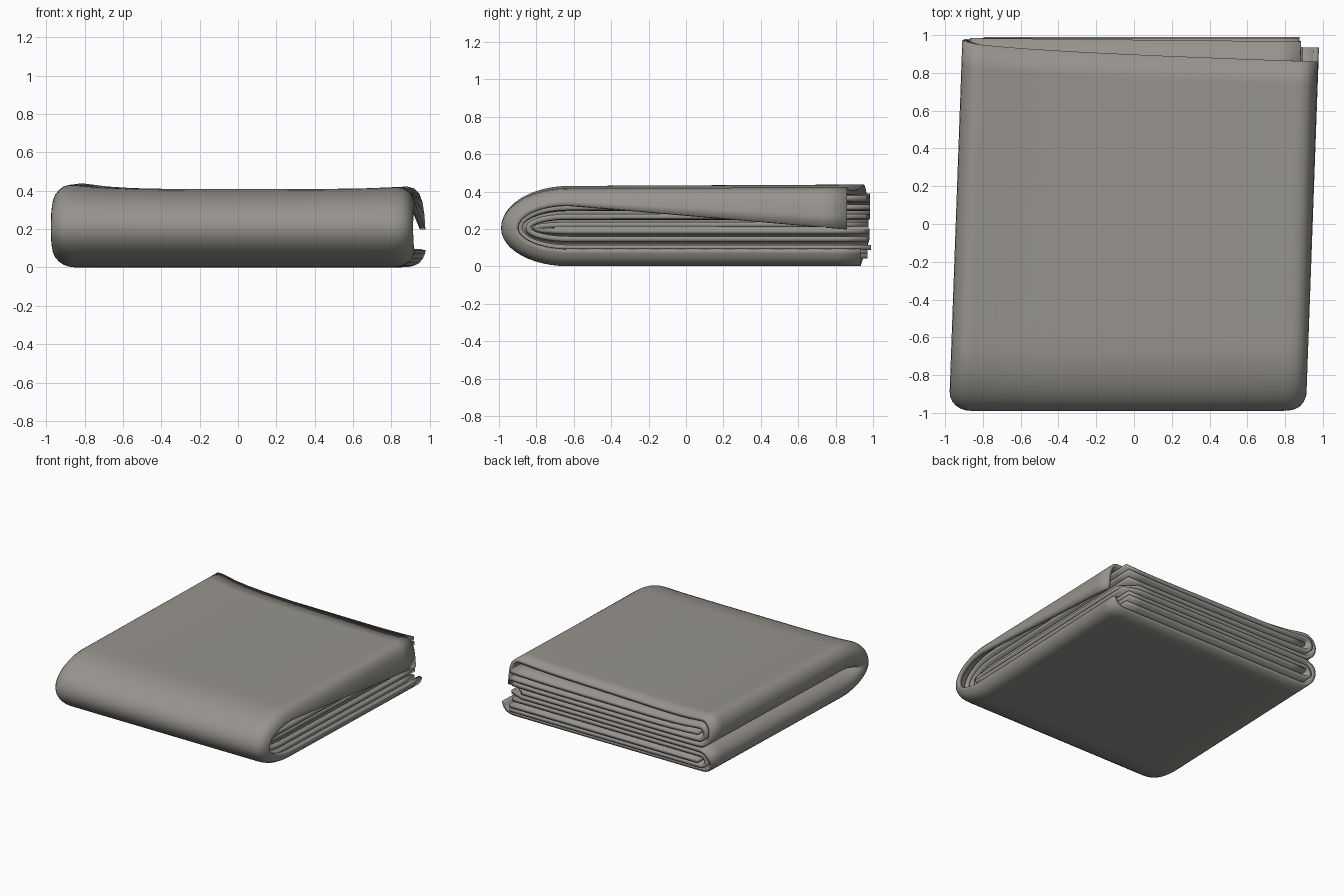
import bpy, math

if "Cube" in bpy.data.objects:
    bpy.data.objects.remove(bpy.data.objects["Cube"])

THICK = 0.028      # cloth thickness
HALF = 0.205       # half height of the folded stack

cloth = bpy.data.materials.new("warm grey cloth")
cloth.diffuse_color = (0.31, 0.295, 0.27, 1)
cloth.use_nodes = True
cloth.node_tree.nodes["Principled BSDF"].inputs["Base Color"].default_value = cloth.diffuse_color


def place(x, d, t, end_bottom, end_top):
    """Map a section point (x, inset depth d) at path position t (0..3) into space.
    0-1 bottom run, 1-2 round the front fold, 2-3 top run."""
    cy = -0.63
    b = HALF - d
    a = 0.36 - d
    if t < 1:
        y, z = end_bottom + (cy - end_bottom) * t, HALF - b
    elif t <= 2:
        ang = -math.pi / 2 + (t - 1) * math.pi
        y, z = cy - a * math.cos(ang), HALF + b * math.sin(ang)
    else:
        y, z = cy + (end_top - cy) * (t - 2), HALF + b
    # raised side edges on the upper half, slight skew of the whole stack
    lift = (0.04 if x < 0 else 0.018) * min(1, abs(x) / 0.88) ** 5
    k = max(0, z - HALF) / HALF
    z += lift * k * (0.85 + 0.15 * y)
    return (x + 0.036 * y, y, z)


def u_section(d0, d1, left, right0, right1, curl):
    """Sheet section folded at the left: lower run, fold, return run."""
    r = (d1 - d0) / 2
    rx = r * 1.15
    xs = [right0 + (left + rx - right0) * i / 14 for i in range(15)]
    pts = [(x, d0, 0) for x in xs]
    for i in range(1, 12):
        a = math.pi * i / 12
        pts.append((left + rx - rx * math.sin(a), d0 + r - r * math.cos(a), 0))
    pts += [(left + rx + (right1 - left - rx) * i / 14, d1, 0) for i in range(15)]
    if curl:   # rounded lip on the right; third value = share of extra droop
        lip = [(0.926, 0.092, 1.0), (0.924, 0.075, 0.6), (0.916, 0.052, 0.28),
               (0.902, 0.034, 0.1), (0.88, 0.022, 0.03), (0.85, 0.016, 0)]
        pts = lip + pts
    return pts


def sweep(name, section, ends):
    ts = ([i / 12 for i in range(12)] + [1 + i / 24 for i in range(24)]
          + [2 + i / 12 for i in range(13)])
    verts, faces = [], []
    n = len(section)
    for t in ts:
        for x, d, s in section:
            eb, et = ends(x, d)
            p = place(x, d, t, eb, et)
            droop = 0.13 * s * max(0, t - 2)
            verts.append((p[0] + 0.006 * s, p[1], p[2] - droop))
    for j in range(len(ts) - 1):
        for i in range(n - 1):
            a = j * n + i
            faces.append((a, a + 1, a + n + 1, a + n))
    me = bpy.data.meshes.new(name)
    me.from_pydata(verts, [], faces)
    me.materials.append(cloth)
    ob = bpy.data.objects.new(name, me)
    bpy.context.collection.objects.link(ob)
    m = ob.modifiers.new("thickness", 'SOLIDIFY')
    m.thickness = THICK
    m.offset = 0
    bpy.context.view_layer.objects.active = ob
    ob.select_set(True)
    bpy.ops.object.shade_smooth_by_angle(angle=math.radians(40))
    ob.select_set(False)
    return ob


def outer_ends(x, d):
    # top sheet is pulled back towards the right rear corner
    u = (x + 0.92) / 1.85
    f = min(1, max(0, (d - 0.02) / 0.12)) if x < 0.8 else 0
    slant = 0.965 - 0.105 * max(0, u) ** 0.6
    return 0.935 + 0.045 * f, slant * (1 - f) + 0.975 * f


# outer wrap with curled lip
sweep("outer_wrap", u_section(0.015, 0.188, -0.93, 0.82, 0.86, True), outer_ends)
# nested fold inside the wrap
sweep("inner_fold", u_section(0.056, 0.147, -0.89, 0.85, 0.83, False),
      lambda x, d: (0.97, 0.975 - 0.01 * x))
# single layer in the middle of the nest
sweep("middle_layer", [(-0.83 + 1.67 * i / 14, 0.101, 0) for i in range(15)],
      lambda x, d: (0.99, 0.985))
